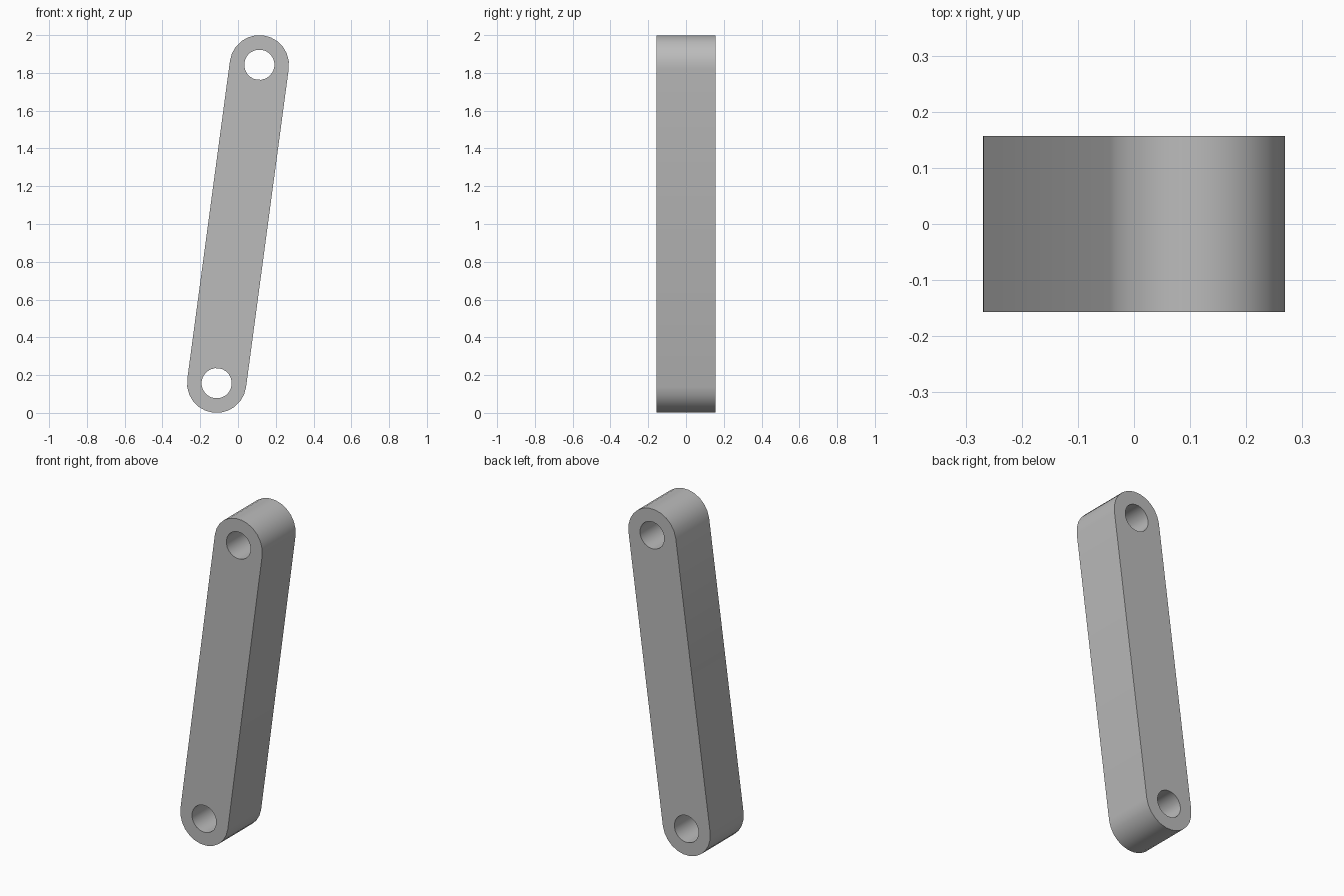
import bpy, bmesh, math
from mathutils import Vector

cube = bpy.data.objects.get("Cube")
if cube:
    bpy.data.objects.remove(cube, do_unlink=True)

R, HOLE_R, HALF_DEPTH = 0.157, 0.08, 0.157
TOP = Vector((0.113, -HALF_DEPTH, 1.843))
BOTTOM = Vector((-0.113, -HALF_DEPTH, 0.157))
HALF = 12  # segments in each half circle

grey = bpy.data.materials.new("plain_grey")
grey.use_nodes = True
colour = (0.5, 0.5, 0.5, 1)
grey.diffuse_color = colour
grey.node_tree.nodes["Principled BSDF"].inputs["Base Color"].default_value = colour

bm = bmesh.new()
axis = (TOP - BOTTOM).normalized()
side = Vector((axis.z, 0, -axis.x))


def half_circle(centre, radius, outward):
    """Points running from one side of the link to the other."""
    angles = [math.pi * i / HALF for i in range(HALF + 1)]
    return [bm.verts.new(centre + radius * (side * math.cos(a) + axis * outward * math.sin(a)))
            for a in angles]


# Rounded ends: a half ring of quads around the outer half of each hole
inner_arcs, ends = [], []
for centre, sign in ((TOP, 1), (BOTTOM, -1)):
    outer = half_circle(centre, R, sign)
    hole = half_circle(centre, HOLE_R, sign)
    for i in range(HALF):
        bm.faces.new((outer[i], outer[i + 1], hole[i + 1], hole[i]))
    near = half_circle(centre, HOLE_R, -sign)
    bmesh.ops.weld_verts(bm, targetmap={near[0]: hole[0], near[-1]: hole[-1]})
    inner_arcs.append([hole[0]] + near[1:-1] + [hole[-1]])
    ends.append((outer[0], outer[-1]))

# Straight body between the two holes
(top_a, top_b), (low_a, low_b) = ends
bm.faces.new([top_a] + inner_arcs[0] + [top_b, low_b] + inner_arcs[1][::-1] + [low_a])

# Thickness from front to back
front = list(bm.faces)
result = bmesh.ops.extrude_face_region(bm, geom=front, use_keep_orig=True)
moved = [g for g in result["geom"] if isinstance(g, bmesh.types.BMVert)]
bmesh.ops.translate(bm, verts=moved, vec=(0, 2 * HALF_DEPTH, 0))
bmesh.ops.recalc_face_normals(bm, faces=bm.faces)

mesh = bpy.data.meshes.new("link_arm")
bm.to_mesh(mesh)
bm.free()
mesh.materials.append(grey)
link_arm = bpy.data.objects.new("link_arm", mesh)
bpy.context.collection.objects.link(link_arm)

# Smooth curved walls, crisp rims
bpy.ops.object.select_all(action="DESELECT")
link_arm.select_set(True)
bpy.context.view_layer.objects.active = link_arm
bpy.ops.object.shade_smooth_by_angle(angle=math.radians(30))
